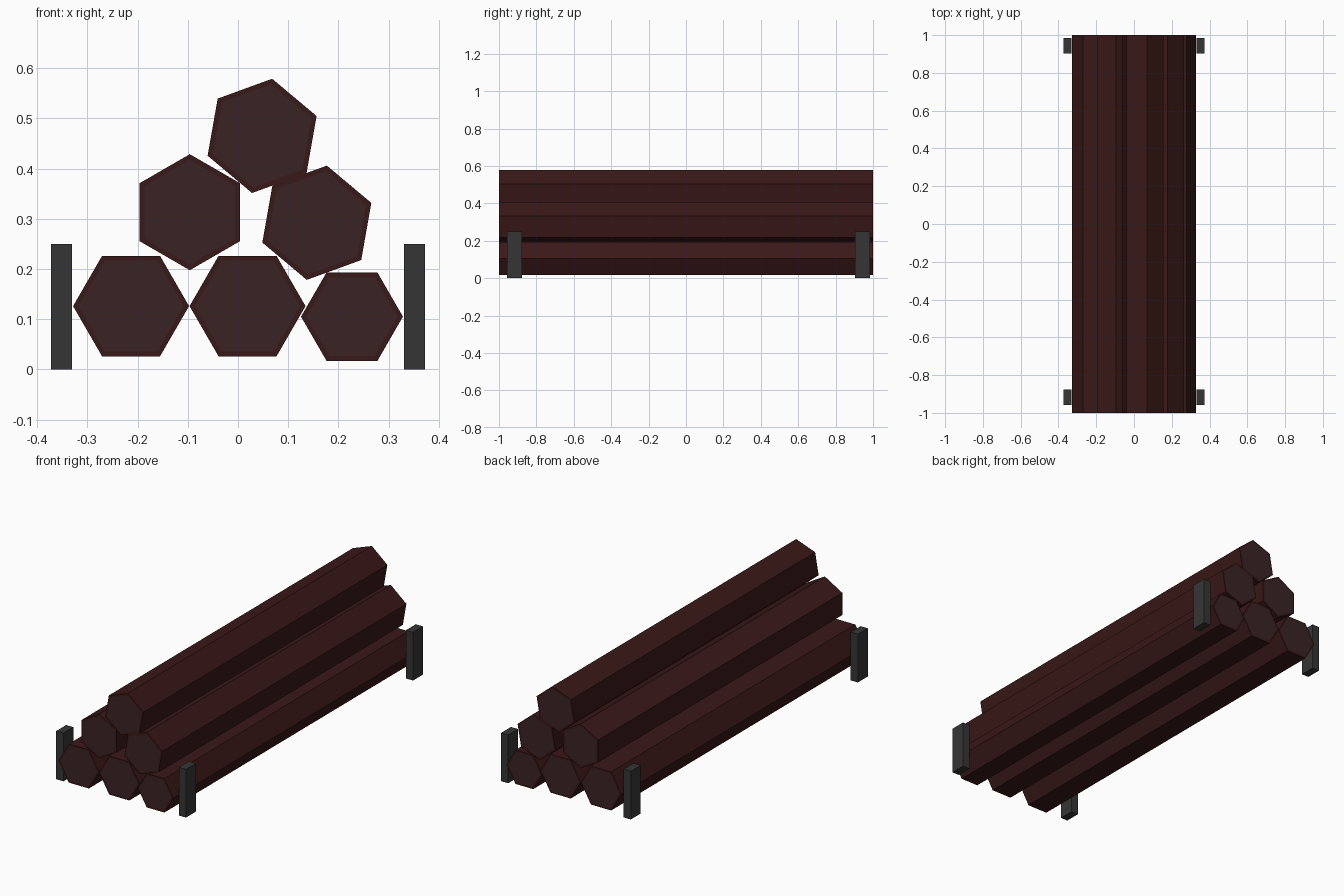
import bpy, bmesh
from math import radians, sin, cos, pi

if "Cube" in bpy.data.objects:
    bpy.data.objects.remove(bpy.data.objects["Cube"])


def material(name, rgb):
    m = bpy.data.materials.new(name)
    m.diffuse_color = (*rgb, 1)
    m.use_nodes = True
    m.node_tree.nodes["Principled BSDF"].inputs["Base Color"].default_value = m.diffuse_color
    return m


bark = material("bark", (0.042, 0.009, 0.009))
cut_wood = material("cut_wood", (0.042, 0.017, 0.018))
iron = material("dark_metal", (0.036, 0.036, 0.036))


def finish(bm, name, mats):
    bmesh.ops.recalc_face_normals(bm, faces=bm.faces[:])
    mesh = bpy.data.meshes.new(name)
    bm.to_mesh(mesh)
    bm.free()
    for m in mats:
        mesh.materials.append(m)
    ob = bpy.data.objects.new(name, mesh)
    bpy.context.collection.objects.link(ob)
    return ob


def log(name, x, z, r, angle):
    bm = bmesh.new()
    ends = []
    for y in (-1, 1):
        ends.append([bm.verts.new((x + r * cos(radians(angle) + i * pi / 3), y,
                                   z + r * sin(radians(angle) + i * pi / 3)))
                     for i in range(6)])
    a, b = ends
    for i in range(6):
        j = (i + 1) % 6
        bm.faces.new((a[i], a[j], b[j], b[i]))
    caps = [bm.faces.new(a), bm.faces.new(b)]
    bmesh.ops.recalc_face_normals(bm, faces=bm.faces[:])
    # cut end surrounded by a bark rim
    bmesh.ops.inset_individual(bm, faces=caps, thickness=0.011)
    for f in caps:
        f.material_index = 1
    finish(bm, name, (bark, cut_wood))


def stake(name, x, y):
    bm = bmesh.new()
    bmesh.ops.create_cube(bm, size=1)
    bmesh.ops.scale(bm, vec=(0.041, 0.081, 0.25), verts=bm.verts)
    bmesh.ops.translate(bm, vec=(x, y, 0.125), verts=bm.verts)
    finish(bm, name, (iron,))


# Stacked logs: x, z, radius, rotation of first corner
logs = {
    "bottom_log_left": (-0.213, 0.126, 0.1155, 0),
    "bottom_log_middle": (0.019, 0.126, 0.1155, 0),
    "bottom_log_right": (0.227, 0.105, 0.1015, 0),
    "middle_log_left": (-0.096, 0.313, 0.1155, 30),
    "middle_log_right": (0.157, 0.292, 0.1155, 20),
    "top_log": (0.048, 0.465, 0.1155, 20),
}
for name, spec in logs.items():
    log(name, *spec)

# Four upright stakes holding the stack
for side, sx in (("left", -1), ("right", 1)):
    for end, y in (("front", -0.917), ("back", 0.943)):
        stake(f"{end}_{side}_stake", sx * 0.3515, y)
